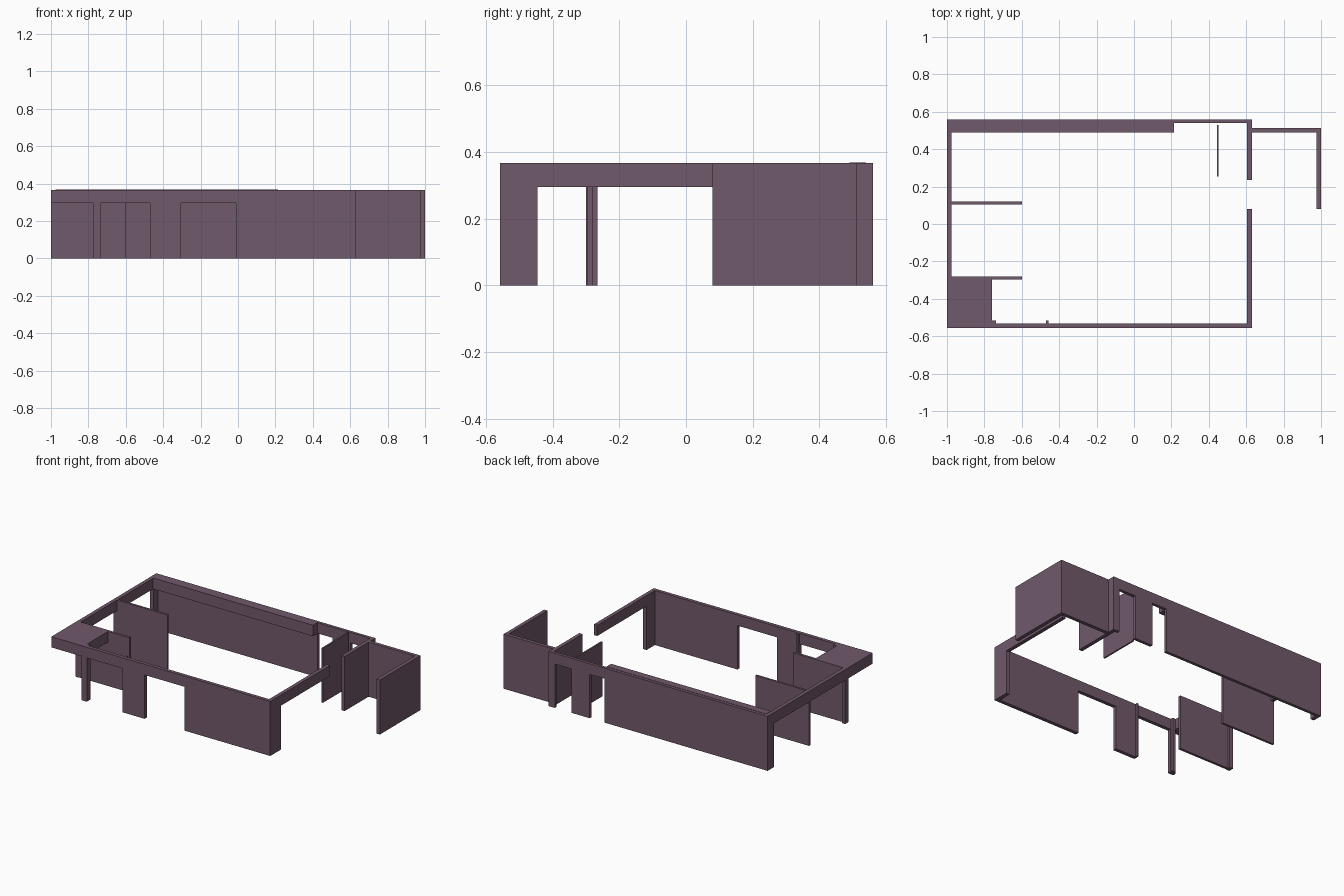
import bpy, bmesh
from mathutils import Vector

if "Cube" in bpy.data.objects:
    bpy.data.objects.remove(bpy.data.objects["Cube"])

H = 0.367      # wall top
HEAD = 0.295   # underside of headers

mat = bpy.data.materials.new("mauve_plaster")
mat.diffuse_color = (0.165, 0.1, 0.145, 1)
mat.use_nodes = True
mat.node_tree.nodes["Principled BSDF"].inputs["Base Color"].default_value = mat.diffuse_color


def wall(name, axis, start, end, near, far, openings=(), top=H, bottom=0.0):
    """Extrude a wall elevation; openings are notches up to header height."""
    outline = [(start, top)]
    cursor = start
    for a, b in openings:
        if a > cursor:
            outline += [(cursor, bottom), (a, bottom)]
        outline += [(a, HEAD), (b, HEAD)]
        cursor = b
    if cursor < end:
        outline += [(cursor, bottom), (end, bottom)]
    outline.append((end, top))

    bm = bmesh.new()
    if axis == 'X':
        verts = [bm.verts.new((s, near, z)) for s, z in outline]
        offset = Vector((0, far - near, 0))
    else:
        verts = [bm.verts.new((near, s, z)) for s, z in outline]
        offset = Vector((far - near, 0, 0))
    face = bm.faces.new(verts)
    ext = bmesh.ops.extrude_face_region(bm, geom=[face], use_keep_orig=True)
    moved = [g for g in ext["geom"] if isinstance(g, bmesh.types.BMVert)]
    bmesh.ops.translate(bm, vec=offset, verts=moved)
    bmesh.ops.recalc_face_normals(bm, faces=bm.faces)
    mesh = bpy.data.meshes.new(name)
    bm.to_mesh(mesh)
    bm.free()
    mesh.materials.append(mat)
    obj = bpy.data.objects.new(name, mesh)
    bpy.context.collection.objects.link(obj)
    return obj


# Outer shell with door and window openings
wall("front_wall", 'X', -1, 0.63, -0.557, -0.533,
     [(-1, -0.775), (-0.735, -0.47), (-0.305, -0.01)])
wall("back_wall", 'X', -1, 0.63, 0.54, 0.56, [(0.215, 0.325), (0.46, 0.585)])
wall("left_wall", 'Y', -0.533, 0.54, -1, -0.975,
     [(-0.533, -0.3), (-0.265, 0.493)])
wall("right_wall_front", 'Y', -0.533, 0.08, 0.605, 0.63, [(-0.445, 0.08)])
wall("right_wall_back", 'Y', 0.235, 0.54, 0.605, 0.63)

# Dropped soffit along the back and lowered ceiling in the front left corner
wall("back_soffit", 'X', -0.975, 0.215, 0.49, 0.54, top=0.369, bottom=HEAD)
wall("corner_ceiling", 'X', -0.975, -0.76, -0.533, -0.297, bottom=HEAD)

# Interior partitions
wall("partition_middle", 'X', -0.975, -0.6, 0.105, 0.12)
wall("partition_middle_end", 'X', -1, -0.975, 0.105, 0.12, top=HEAD)
wall("partition_front", 'X', -0.975, -0.6, -0.297, -0.28)
wall("partition_back", 'Y', 0.255, 0.53, 0.443, 0.453)

# Door jambs behind the front wall
wall("jamb_left", 'X', -0.76, -0.737, -0.533, -0.515)
wall("jamb_right", 'X', -0.47, -0.458, -0.533, -0.517)

# Side yard screen
wall("annex_back_wall", 'X', 0.63, 1, 0.488, 0.512)
wall("annex_side_wall", 'Y', 0.08, 0.488, 0.975, 1)
